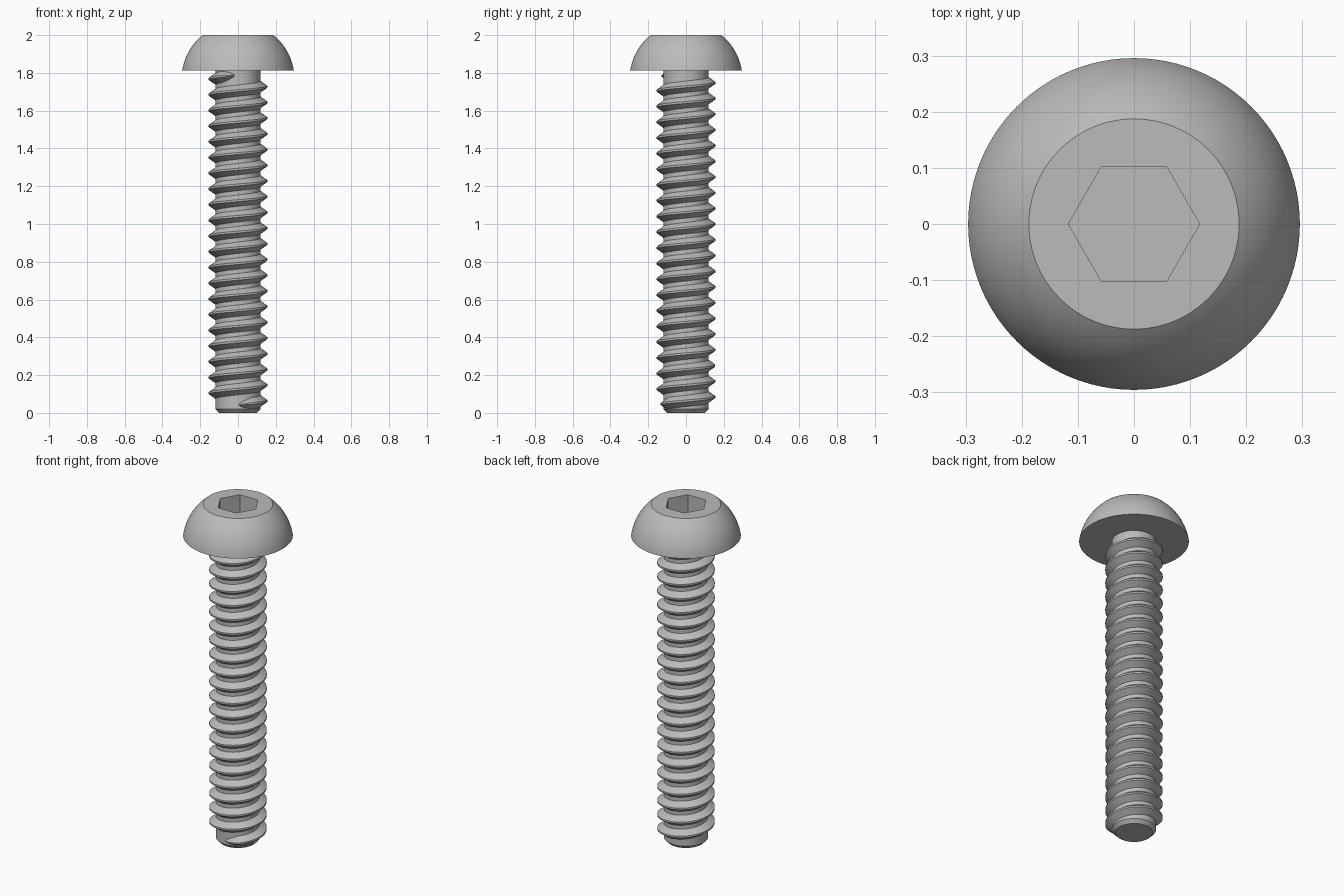
import bpy, bmesh, math
from math import cos, sin, pi, radians

if "Cube" in bpy.data.objects:
    bpy.data.objects.remove(bpy.data.objects["Cube"], do_unlink=True)

steel = bpy.data.materials.new("grey steel")
steel.use_nodes = True
GREY = (0.5, 0.5, 0.5, 1)
steel.diffuse_color = GREY
steel.node_tree.nodes["Principled BSDF"].inputs["Base Color"].default_value = GREY

SIDES = 96
CORE_R, CREST_R = 0.119, 0.155
HEAD_Z = 1.812


def make_object(name, bm, smooth=True):
    bmesh.ops.recalc_face_normals(bm, faces=bm.faces)
    mesh = bpy.data.meshes.new(name)
    bm.to_mesh(mesh)
    bm.free()
    mesh.materials.append(steel)
    obj = bpy.data.objects.new(name, mesh)
    bpy.context.collection.objects.link(obj)
    if smooth:
        bpy.ops.object.select_all(action="DESELECT")
        bpy.context.view_layer.objects.active = obj
        obj.select_set(True)
        bpy.ops.object.shade_smooth_by_angle(angle=radians(25))
    return obj


def bridge(bm, a, b):
    n = len(a)
    for i in range(n):
        j = (i + 1) % n
        bm.faces.new((a[i], a[j], b[j], b[i]))


def lathe(name, profile):
    """Closed solid of revolution from (radius, height) points, bottom to top."""
    bm = bmesh.new()
    rings = [[bm.verts.new((r * cos(2 * pi * i / SIDES), r * sin(2 * pi * i / SIDES), z))
              for i in range(SIDES)] for r, z in profile]
    for a, b in zip(rings, rings[1:]):
        bridge(bm, a, b)
    bm.faces.new(rings[0])
    bm.faces.new(rings[-1])
    return make_object(name, bm)


# Domed head: a slice of a sphere
DOME_C, DOME_R = 1.767, 0.299
low, high = math.asin((HEAD_Z - DOME_C) / DOME_R), math.asin((2 - DOME_C) / DOME_R)
dome = [(DOME_R * cos(low + (high - low) * i / 16), DOME_C + DOME_R * sin(low + (high - low) * i / 16))
        for i in range(17)]
head = lathe("head", dome)

# Hexagonal socket cut into the head
bm = bmesh.new()
hexes = [[bm.verts.new((0.117 * cos(pi * i / 3), 0.117 * sin(pi * i / 3), z)) for i in range(6)]
         for z in (1.89, 2.1)]
bridge(bm, *hexes)
for ring in hexes:
    bm.faces.new(ring)
cutter = make_object("socket_cutter", bm, smooth=False)
cutter.hide_render = True
cutter.hide_set(True)
cut = head.modifiers.new("socket", "BOOLEAN")
cut.operation = "DIFFERENCE"
cut.solver = "EXACT"
cut.object = cutter
head.modifiers.move(len(head.modifiers) - 1, 0)

# Shank core with a chamfered tip
lathe("shank", [(0.1, 0), (CORE_R, 0.02), (CORE_R, HEAD_Z + 0.01)])

# Helical thread, fading into the core at both ends
START, TURNS, STEPS = radians(-88), 20.97, 72
Z0, Z1, FADE = 0.043, 1.787, 0.1
ROOT_HALF, CREST_HALF = 0.033, 0.005
bm = bmesh.new()
count = int(TURNS * STEPS)
rings = []
for i in range(count + 1):
    turn = TURNS * i / count
    a = START + 2 * pi * turn
    z = Z0 + (Z1 - Z0) * i / count
    k = max(0.1, min(1, turn / FADE, (TURNS - turn) / FADE) ** 0.5)
    tip = CORE_R + (CREST_R - CORE_R) * k
    section = ((CORE_R - 0.004, -ROOT_HALF * k), (tip, -CREST_HALF * k),
               (tip, CREST_HALF * k), (CORE_R - 0.004, ROOT_HALF * k))
    rings.append([bm.verts.new((r * cos(a), r * sin(a), z + h)) for r, h in section])
for a, b in zip(rings, rings[1:]):
    bridge(bm, a, b)
bm.faces.new(rings[0])
bm.faces.new(rings[-1])
make_object("thread", bm)
